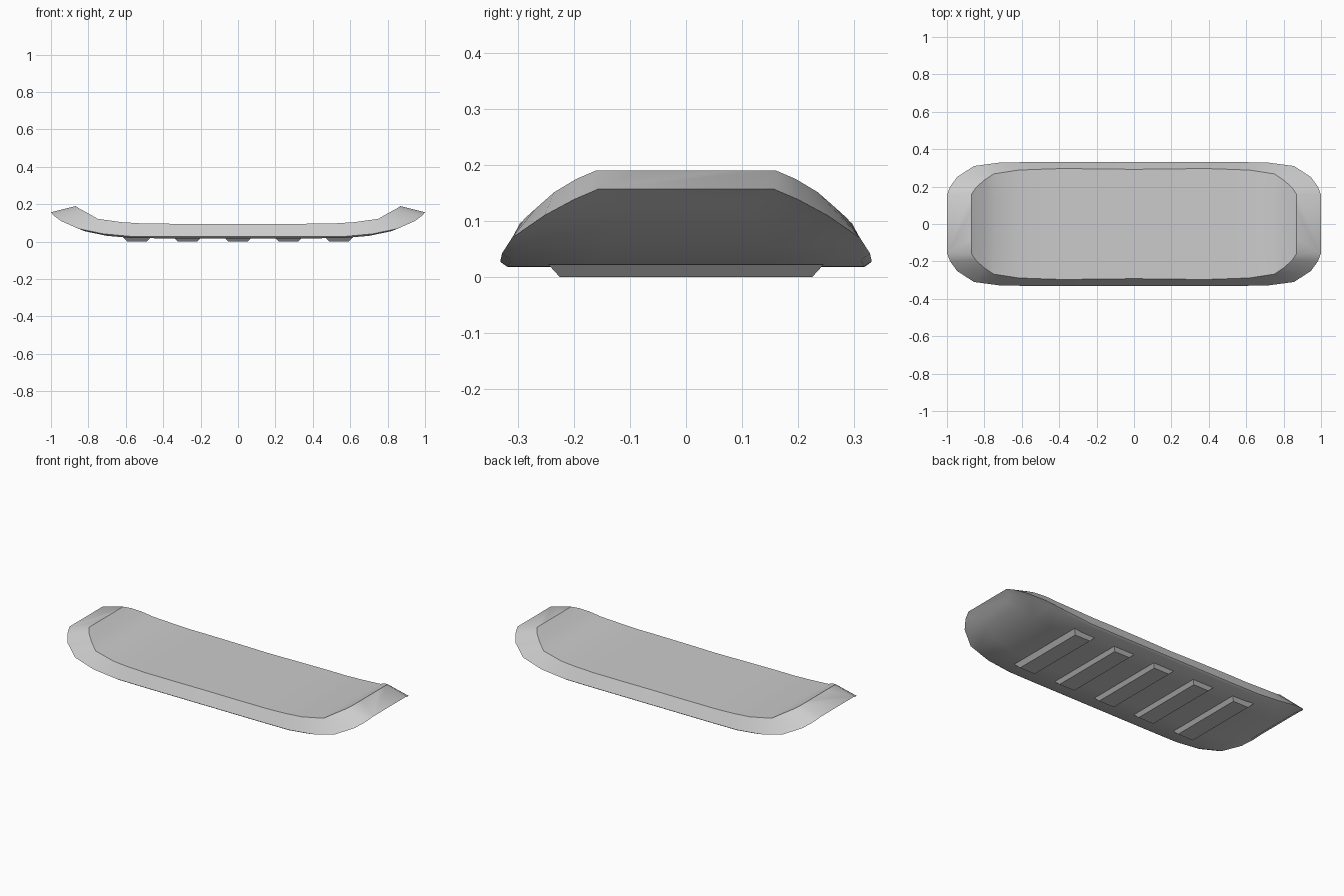
import bpy, bmesh

if "Cube" in bpy.data.objects:
    bpy.data.objects.remove(bpy.data.objects["Cube"])

# Half-length stations: (x, half width, z) for the underside, outer lip and top edge
UNDER = [(0, .318, .018), (.2, .318, .018), (.4, .318, .018), (.56, .318, .019), (.70, .312, .031),
         (.82, .295, .056), (.905, .245, .094), (.945, .195, .117), (.970, .150, .137)]
LIP = [(0, .331, .027), (.2, .331, .027), (.4, .331, .027), (.57, .331, .028), (.72, .328, .042),
       (.855, .310, .070), (.945, .252, .110), (.983, .200, .138), (1.0, .156, .157)]
TOP = [(0, .292, .094), (.2, .295, .095), (.4, .296, .096), (.52, .292, .098), (.62, .288, .104),
       (.75, .268, .122), (.80, .235, .151), (.845, .195, .175), (.868, .160, .190)]


def full(half):
    """Mirror the half profile across x = 0."""
    return [(-x, w, z) for x, w, z in reversed(half[1:])] + half


def finish(name, bm, angle):
    bmesh.ops.recalc_face_normals(bm, faces=bm.faces)
    mesh = bpy.data.meshes.new(name)
    bm.to_mesh(mesh)
    bm.free()
    ob = bpy.data.objects.new(name, mesh)
    bpy.context.collection.objects.link(ob)
    bpy.ops.object.select_all(action='DESELECT')
    ob.select_set(True)
    bpy.context.view_layer.objects.active = ob
    bpy.ops.object.shade_smooth_by_angle(angle=angle)
    return ob


# Curved padded deck: closed cross-section loops bridged along x
bm = bmesh.new()
loops = []
for under, lip, top in zip(full(UNDER), full(LIP), full(TOP)):
    pts = [(under[0], s * under[1], under[2]) for s in (-1, -.5, 0, .5, 1)]
    pts.append((lip[0], lip[1], lip[2]))
    pts += [(top[0], s * top[1], top[2]) for s in (1, .5, 0, -.5, -1)]
    pts.append((lip[0], -lip[1], lip[2]))
    loops.append([bm.verts.new(p) for p in pts])
for a, b in zip(loops, loops[1:]):
    n = len(a)
    for i in range(n):
        j = (i + 1) % n
        bm.faces.new((a[i], a[j], b[j], b[i]))
# End caps: sloped rim above the lip, narrow chamfer below it
for l in (loops[0], loops[-1]):
    mid = bm.edges.new((l[5], l[11]))
    bm.faces.new(l[0:6] + [l[11]])
    bm.faces.new(l[5:12])
finish("deck", bm, .75)

# Tapered grip ribs under the deck
for k in range(-2, 3):
    bm = bmesh.new()
    bmesh.ops.create_cube(bm, size=2)
    for v in bm.verts:
        low = v.co.z < 0
        v.co.x = v.co.x * (.05 if low else .072) + .27 * k
        v.co.y *= .225 if low else .245
        v.co.z = 0 if low else .022
    finish("grip_rib", bm, .5)
